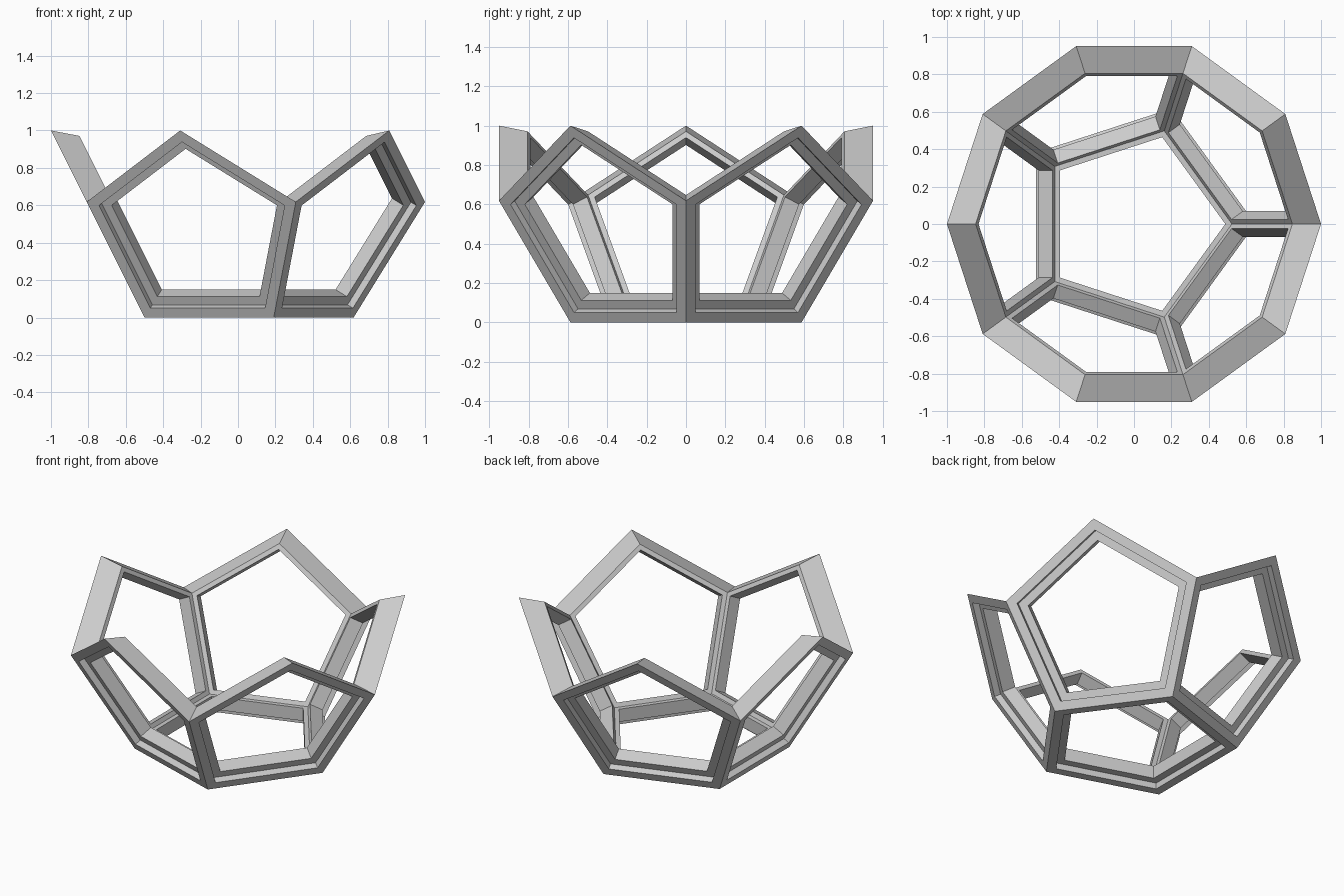
import bpy
import bmesh
from math import cos, sin, radians
from mathutils import Vector

cube = bpy.data.objects.get("Cube")
if cube:
    bpy.data.objects.remove(cube, do_unlink=True)

# Proportions of the open half dodecahedron
PHI = (5 ** 0.5 - 1) / 2
APOTHEM = 0.5                       # of each outer pentagon
CENTRE = Vector((0, 0, (1 + PHI) / 2))
INNER = 0.847                       # inner shell relative to outer
THICK = CENTRE.z * (1 - INNER)
LIP, LEDGE, STEP = 0.056, 0.105, 0.04

# Frame profile: (pentagon scale, depth below the face)
PROFILE = [
    (1, 0),
    (1 - LIP / APOTHEM, 0),
    (1 - LIP / APOTHEM, STEP),
    (1 - LEDGE / APOTHEM, STEP),
    (1 - LEDGE / APOTHEM, THICK),
    (INNER, THICK),
]


def ring_point(radius, degrees, z):
    a = radians(degrees)
    return Vector((radius * cos(a), radius * sin(a), z))


def add_frame(bm, corners):
    """Sweep the stepped profile around one pentagon."""
    mid = sum(corners, Vector()) / 5
    inward = (CENTRE - mid).normalized()
    loops = [[bm.verts.new(mid + (c - mid) * f + inward * d) for c in corners]
             for f, d in PROFILE]
    for a, b in zip(loops, loops[1:]):
        for i in range(5):
            j = (i + 1) % 5
            bm.faces.new((a[i], a[j], b[j], b[i]))
    return loops[0], loops[-1]


bm = bmesh.new()

# Base pentagon
add_frame(bm, [ring_point(PHI, 72 * k, 0) for k in range(5)])

# Five side pentagons, each with a cut rim along its two upper edges
for k in range(5):
    a = 72 * k
    outer, inner = add_frame(bm, [
        ring_point(PHI, a, 0),
        ring_point(PHI, a + 72, 0),
        ring_point(1, a + 72, PHI),
        ring_point(1, a + 36, 1),
        ring_point(1, a, PHI),
    ])
    for i in (2, 3):
        bm.faces.new((outer[i], outer[i + 1], inner[i + 1], inner[i]))

bmesh.ops.remove_doubles(bm, verts=bm.verts[:], dist=0.0005)
bmesh.ops.recalc_face_normals(bm, faces=bm.faces[:])

mesh = bpy.data.meshes.new("pentagon_frame_bowl")
bm.to_mesh(mesh)
bm.free()
# Centre the footprint
xs = [v.co.x for v in mesh.vertices]
shift = (min(xs) + max(xs)) / 2
for v in mesh.vertices:
    v.co.x -= shift

# Plain grey
grey = bpy.data.materials.new("light_grey")
grey.use_nodes = True
colour = (0.6, 0.6, 0.6, 1)
grey.diffuse_color = colour
grey.node_tree.nodes["Principled BSDF"].inputs["Base Color"].default_value = colour
mesh.materials.append(grey)

bowl = bpy.data.objects.new("pentagon_frame_bowl", mesh)
bpy.context.collection.objects.link(bowl)
